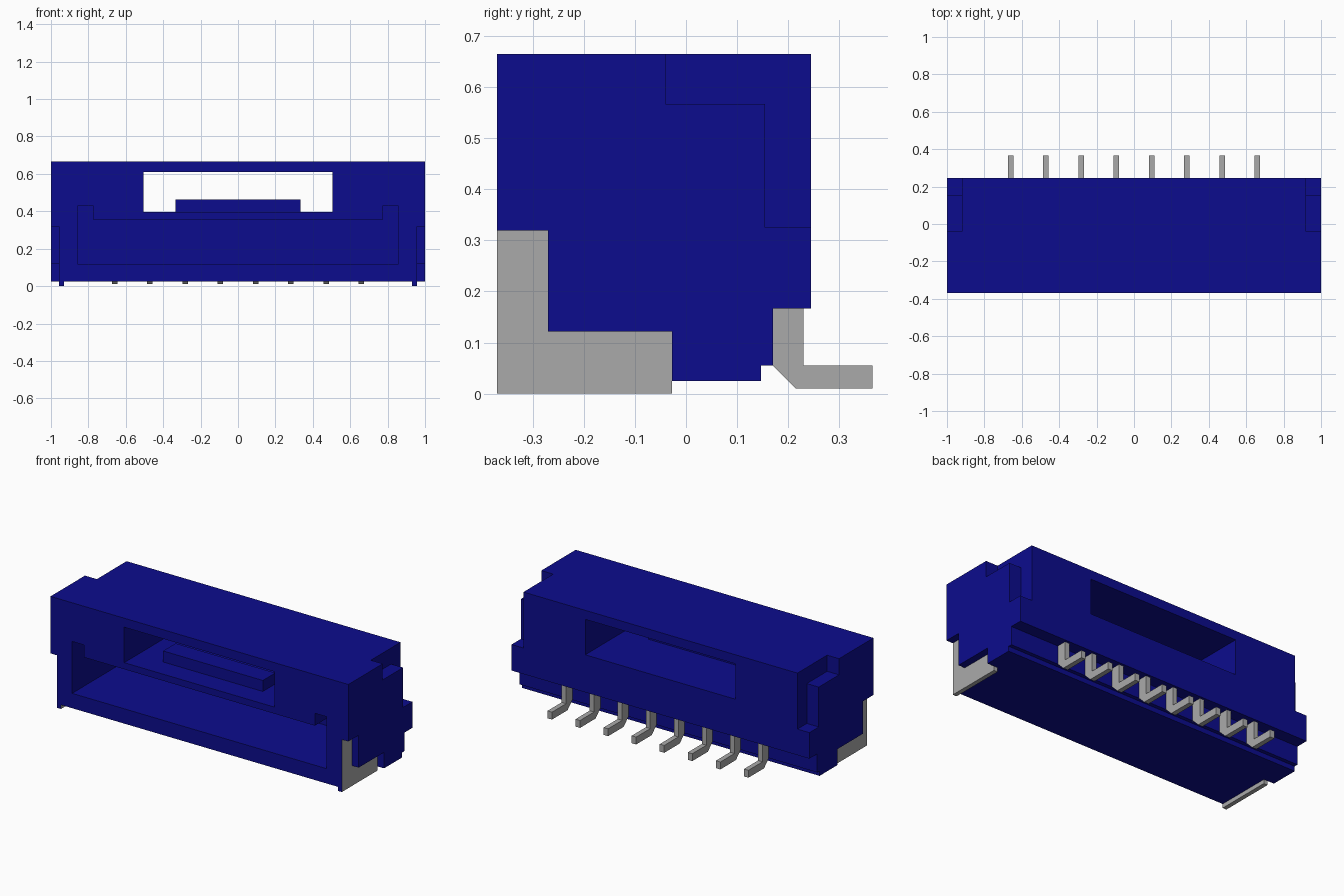
import bpy, bmesh

cube = bpy.data.objects.get("Cube")
if cube:
    bpy.data.objects.remove(cube, do_unlink=True)


def material(name, rgb, metallic=0.0):
    m = bpy.data.materials.new(name)
    m.use_nodes = True
    m.diffuse_color = (*rgb, 1)
    m.node_tree.nodes["Principled BSDF"].inputs["Base Color"].default_value = (*rgb, 1)
    return m


BLUE = material("dark blue plastic", (0.0037, 0.0037, 0.27))
GREY = material("grey metal", (0.402, 0.402, 0.402))


def prism(name, profile, axis, lo, hi, mat):
    """Extrude a profile along x (points are y, z) or along y (points are x, z)."""
    def place(p, t):
        return (t, p[0], p[1]) if axis == "x" else (p[0], t, p[1])
    bm = bmesh.new()
    a = [bm.verts.new(place(p, lo)) for p in profile]
    b = [bm.verts.new(place(p, hi)) for p in profile]
    bm.faces.new(a)
    bm.faces.new(b)
    n = len(a)
    for i in range(n):
        j = (i + 1) % n
        bm.faces.new((a[i], a[j], b[j], b[i]))
    bmesh.ops.recalc_face_normals(bm, faces=bm.faces[:])
    me = bpy.data.meshes.new(name)
    bm.to_mesh(me)
    bm.free()
    me.materials.append(mat)
    ob = bpy.data.objects.new(name, me)
    bpy.context.collection.objects.link(ob)
    return ob


def rect(a0, b0, a1, b1):
    return [(a0, b0), (a1, b0), (a1, b1), (a0, b1)]


def cut(target, cutter):
    """Subtract the cutter from the target and discard it."""
    mod = target.modifiers.new("cut", "BOOLEAN")
    mod.operation = "DIFFERENCE"
    mod.solver = "EXACT"
    mod.object = cutter
    bpy.context.view_layer.objects.active = target
    bpy.ops.object.modifier_apply(modifier=mod.name)
    bpy.data.objects.remove(cutter, do_unlink=True)


# Housing: stepped side profile across the full width
housing = prism("housing", [(-.37, .025), (.147, .025), (.147, .055), (.17, .055),
                            (.17, .167), (.245, .167), (.245, .665), (-.37, .665)],
                "x", -1, 1, BLUE)

# Mating cavity with raised corner slots, open at the front
cut(housing, prism("cavity_cutter", [(-.855, .115), (.855, .115), (.855, .43), (.775, .43),
                                     (.775, .355), (-.775, .355), (-.775, .43), (-.855, .43)],
                   "y", -.5, .09, BLUE))

# Latch window through the whole depth
cut(housing, prism("window_cutter", rect(-.505, .395, .505, .61), "y", -.5, .4, BLUE))

# Stepped notches at the rear ends, and recesses for the side plates
NOTCH = [(-.04, .567), (.155, .567), (.155, .325), (.4, .325), (.4, .8), (-.04, .8)]
RECESS = [(-.5, -.1), (-.027, -.1), (-.027, .122), (-.27, .122), (-.27, .319), (-.5, .319)]
for s in (-1, 1):
    cut(housing, prism("notch_cutter", NOTCH, "x", *sorted((s * .92, s * 1.2)), BLUE))
    cut(housing, prism("recess_cutter", RECESS, "x", *sorted((s * .95, s * 1.2)), BLUE))

# Latch bar standing on the window floor
prism("latch_bar", rect(-.335, .385, .335, .462), "y", -.24, -.12, BLUE)

# L-shaped metal side plates, with front edges in the housing colour
PLATE = [(-.3695, 0), (-.027, 0), (-.027, .122), (-.27, .122), (-.27, .319), (-.3695, .319)]
for s, side in ((1, "left"), (-1, "right")):
    plate = prism(side + "_side_plate", PLATE, "x", *sorted((s * .93, s * .956)), GREY)
    plate.data.materials.append(BLUE)
    for f in plate.data.polygons:
        if f.normal.y < -.9:
            f.material_index = 1

# Row of eight bent contact pins
PIN = [(.165, .18), (.165, .055), (.17, .055), (.215, .01), (.365, .01),
       (.365, .055), (.23, .055), (.23, .18)]
for i in range(8):
    x = (i - 3.5) * .1885
    prism(f"contact_pin_{i + 1}", PIN, "x", x - .015, x + .015, GREY)
